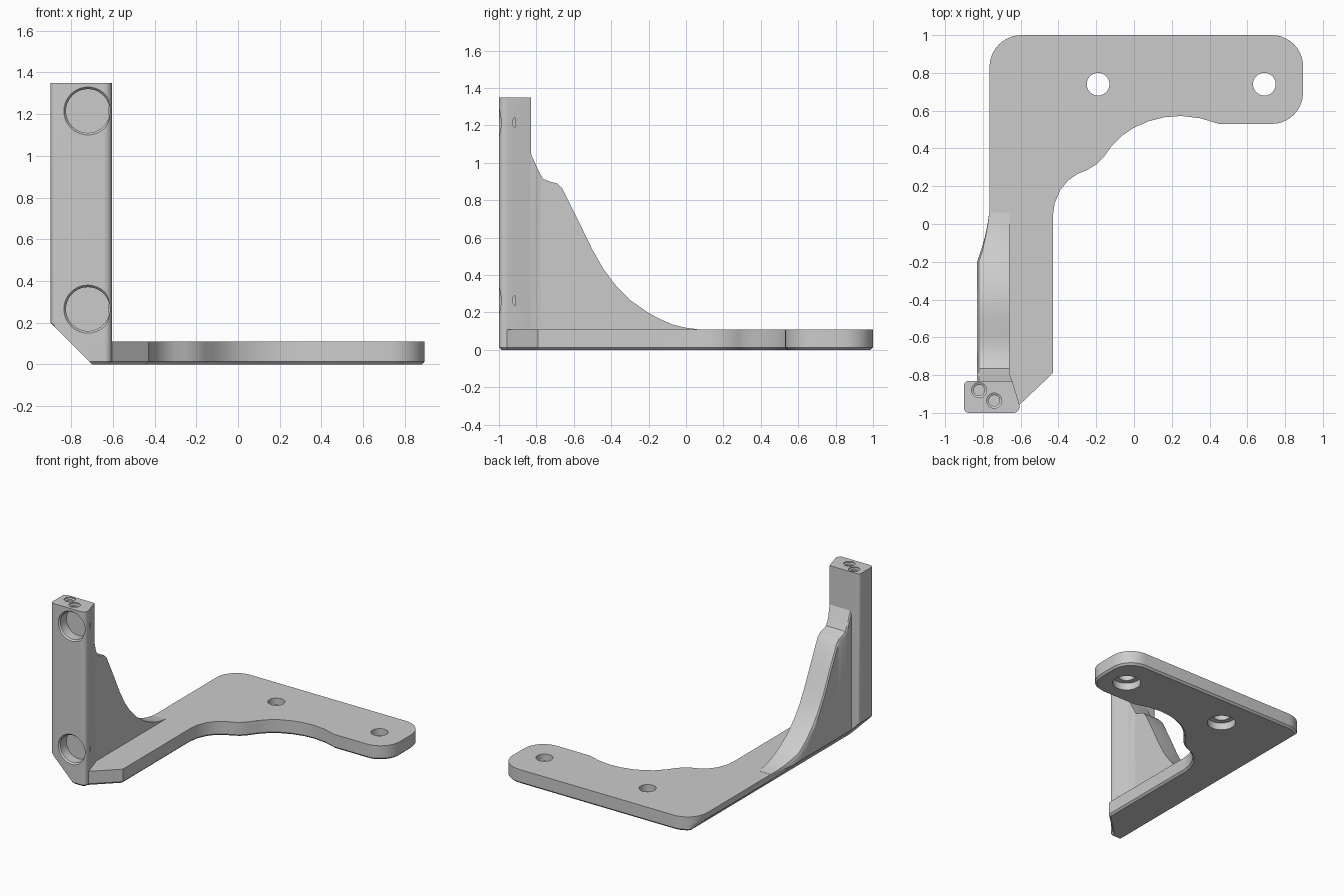
import bpy, bmesh
from math import sin, cos, pi, radians
from mathutils import Matrix, Vector

if "Cube" in bpy.data.objects:
    bpy.data.objects.remove(bpy.data.objects["Cube"])

grey = bpy.data.materials.new("plain grey")
grey.use_nodes = True
grey.diffuse_color = (0.6, 0.6, 0.6, 1)
grey.node_tree.nodes["Principled BSDF"].inputs["Base Color"].default_value = (0.6, 0.6, 0.6, 1)


def finish(bm, name):
    bmesh.ops.remove_doubles(bm, verts=bm.verts, dist=1e-5)
    bmesh.ops.recalc_face_normals(bm, faces=bm.faces)
    mesh = bpy.data.meshes.new(name)
    bm.to_mesh(mesh)
    bm.free()
    mesh.materials.append(grey)
    ob = bpy.data.objects.new(name, mesh)
    bpy.context.collection.objects.link(ob)
    return ob


def loft(sections, name):
    # Skin a closed solid through equal rings of points
    bm = bmesh.new()
    rings = [[bm.verts.new(p) for p in s] for s in sections]
    n = len(rings[0])
    for a, b in zip(rings, rings[1:]):
        for i in range(n):
            j = (i + 1) % n
            bm.faces.new((a[i], a[j], b[j], b[i]))
    bm.faces.new(rings[0])
    bm.faces.new(rings[-1])
    return finish(bm, name)


def arc(cx, cy, r, start, end, n=10):
    return [(cx + r * cos(radians(start + (end - start) * i / n)),
             cy + r * sin(radians(start + (end - start) * i / n))) for i in range(n + 1)]


def inset(outline, width):
    pts = [Vector(p) for p in outline]
    result = []
    for i, p in enumerate(pts):
        d = (p - pts[i - 1]).normalized() + (pts[(i + 1) % len(pts)] - p).normalized()
        d.normalize()
        result.append((p.x - d.y * width, p.y + d.x * width))
    return result


def slope_limit(z):
    # The lower left side is cut back at 45 degrees
    return -0.7 - z


def slab(outline, heights, name, rim=0.014):
    # Upright solid with a chamfered bottom rim and a sloped lower left side
    layers = [(inset(outline, rim), 0)] + [(outline, z) for z in [rim] + heights]
    return loft([[(max(x, slope_limit(z)), y, z) for x, y in pts] for pts, z in layers], name)


def lathe_cut(target, rings, origin, axis, n=40):
    # Remove a turned shape given as (radius, depth) rings along an axis
    cutter = loft([[(r * cos(2 * pi * i / n), r * sin(2 * pi * i / n), d) for i in range(n)]
                   for r, d in rings], "hole_cutter")
    turn = Vector((0, 0, 1)).rotation_difference(Vector(axis)).to_matrix().to_4x4()
    cutter.data.transform(Matrix.Translation(origin) @ turn)
    cutter.hide_render = True
    mod = target.modifiers.new("hole", 'BOOLEAN')
    mod.operation, mod.solver, mod.object = 'DIFFERENCE', 'EXACT', cutter
    bpy.context.view_layer.objects.active = target
    bpy.ops.object.modifier_apply(modifier=mod.name)
    bpy.data.objects.remove(cutter)


# Base plate with a curved inner edge
thick = 0.11
inner = [(-0.43, -0.79), (-0.43, 0.04), (-0.42, 0.11), (-0.39, 0.18), (-0.35, 0.23), (-0.3, 0.265),
         (-0.25, 0.285), (-0.2, 0.315), (-0.16, 0.355), (-0.12, 0.41), (-0.06, 0.47), (0, 0.51),
         (0.08, 0.545), (0.16, 0.565), (0.25, 0.572), (0.35, 0.56), (0.45, 0.53)]
flare = [(-0.765, 0.07), (-0.775, 0), (-0.79, -0.07), (-0.81, -0.14), (-0.83, -0.2)]
outline = ([(-0.625, -0.975)] + inner + arc(0.73, 0.695, 0.165, -90, 0)
           + arc(0.73, 0.835, 0.165, 0, 90) + arc(-0.595, 0.83, 0.17, 90, 180)
           + flare + [(-0.83, -0.93), (-0.68, -0.95)])
base = slab(outline, [0.04, 0.065, thick], "base_plate")
for x in (-0.19, 0.69):
    lathe_cut(base, [(0.1, -0.05), (0.1, 0.055), (0.06, 0.0555), (0.06, 0.2)],
              (x, 0.74, 0), (0, 0, 1))

# Upright post with rounded corners and a sloped foot
r = 0.025
post_outline = (arc(-0.9 + r, -1 + r, r, 180, 270, 5) + arc(-0.64, -0.965, 0.035, -90, 10, 6)
                + [(-0.645, -0.83)] + arc(-0.9 + r, -0.83 - r, r, 90, 180, 5))
post = slab(post_outline, [0.175, 0.19, 0.2, 1.35], "upright_post")
for z in (0.265, 1.215):
    lathe_cut(post, [(0.118, -0.02), (0.115, 0), (0.105, 0.012), (0.105, 0.085)],
              (-0.72, -1, z), (0, 1, 0))
for x, y in ((-0.82, -0.88), (-0.74, -0.935)):
    lathe_cut(post, [(0.04, -0.02), (0.04, 0.008), (0.029, 0.014), (0.029, 0.026)],
              (x, y, 1.35), (0, 0, -1), 24)


# Gusset lofted along its curved top, following the flared left edge
def left_edge(y):
    for (x1, y1), (x0, y0) in zip(flare, flare[1:]):
        if y0 <= y <= y1:
            return x0 + (x1 - x0) * (y - y0) / (y1 - y0)
    return -0.83


ridge = [(-0.84, 1.07), (-0.83, 1.05), (-0.79, 0.96), (-0.765, 0.915), (-0.73, 0.9), (-0.69, 0.89),
         (-0.66, 0.86), (-0.58, 0.7), (-0.5, 0.535), (-0.44, 0.43), (-0.38, 0.35), (-0.3, 0.267),
         (-0.2, 0.197), (-0.14, 0.165), (-0.07, 0.135), (0, 0.118), (0.06, 0.111)]
sections = []
for y, z in ridge:
    left, floor = left_edge(y), thick - 0.002
    right = -0.645 if y < -0.8 else -0.66
    foot = max(floor, slope_limit(0) - left)
    b = min(0.03, (z - foot) / 2)
    sections.append([(px, y, pz) for px, pz in (
        (right, floor), (right, z), (left + b, z), (left + b * 0.3, z - b * 0.3),
        (left, z - b), (left, foot), (max(left, slope_limit(floor)), floor))])
gusset = loft(sections, "curved_gusset")

# Smooth curved walls while keeping edges crisp
for ob in (base, post, gusset):
    bpy.ops.object.select_all(action='DESELECT')
    ob.select_set(True)
    bpy.context.view_layer.objects.active = ob
    bpy.ops.object.shade_smooth_by_angle(angle=radians(28))
